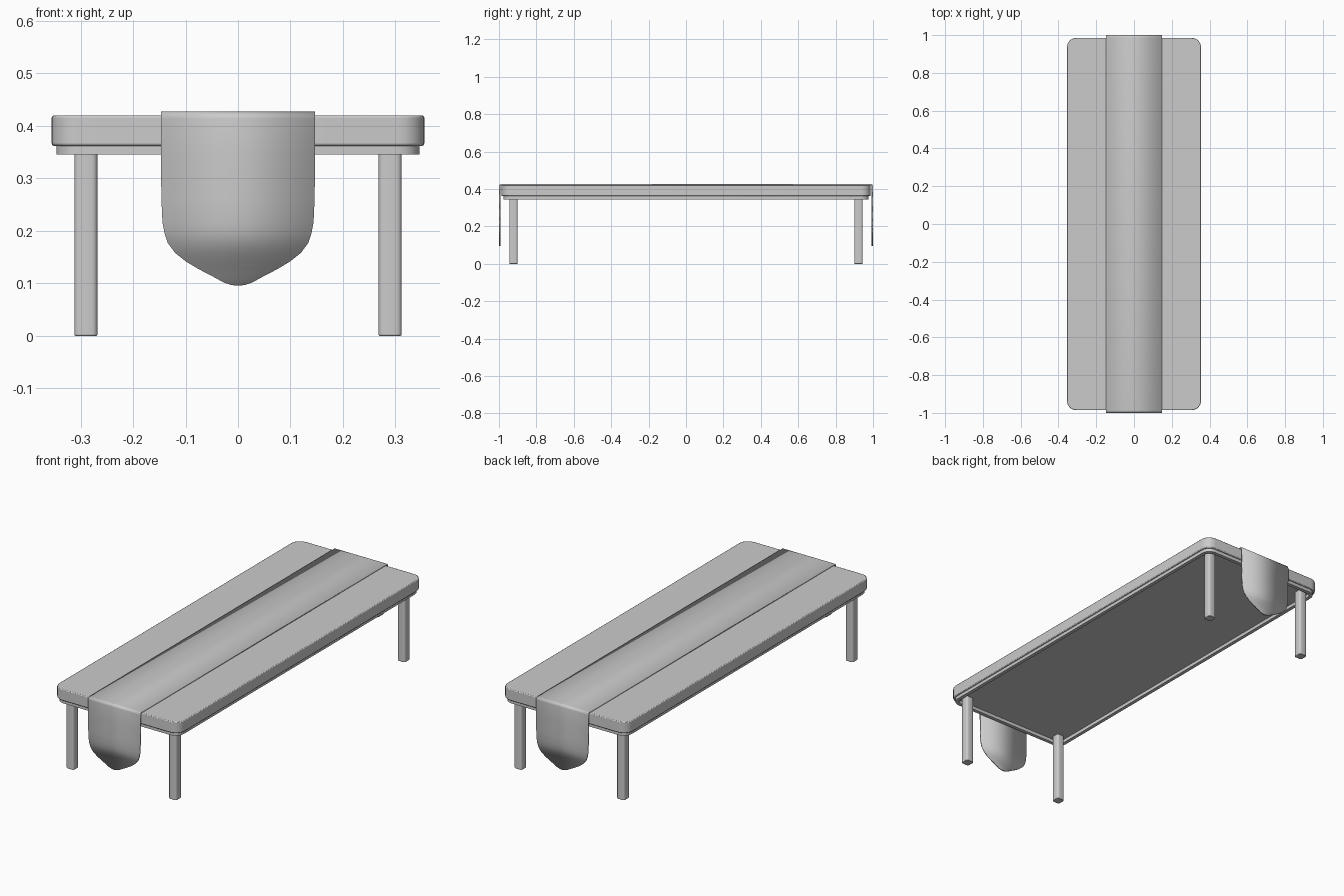
import bpy, bmesh
from math import sin, cos, pi

if "Cube" in bpy.data.objects:
    bpy.data.objects.remove(bpy.data.objects["Cube"])


def rounded_rect(hx, hy, r, seg=6):
    pts = []
    for i, (sx, sy) in enumerate([(1, 1), (-1, 1), (-1, -1), (1, -1)]):
        for k in range(seg + 1):
            a = (i + k / seg) * pi / 2
            pts.append((sx * (hx - r) + r * cos(a), sy * (hy - r) + r * sin(a)))
    return pts


def finish(name, bm, bevel=0.0):
    bmesh.ops.recalc_face_normals(bm, faces=bm.faces[:])
    me = bpy.data.meshes.new(name)
    bm.to_mesh(me)
    bm.free()
    ob = bpy.data.objects.new(name, me)
    bpy.context.collection.objects.link(ob)
    if bevel:
        m = ob.modifiers.new("bevel", 'BEVEL')
        m.width, m.segments, m.limit_method, m.angle_limit = bevel, 2, 'ANGLE', 0.9
    bpy.ops.object.select_all(action='DESELECT')
    ob.select_set(True)
    bpy.context.view_layer.objects.active = ob
    bpy.ops.object.shade_smooth_by_angle(angle=0.6)
    return ob


def prism(name, outline, z0, z1, centre=(0, 0), bevel=0.0):
    bm = bmesh.new()
    rings = [[bm.verts.new((x + centre[0], y + centre[1], z)) for x, y in outline]
             for z in (z0, z1)]
    n = len(outline)
    for i in range(n):
        j = (i + 1) % n
        bm.faces.new((rings[0][i], rings[0][j], rings[1][j], rings[1][i]))
    for r in rings:
        bm.faces.new(r)
    return finish(name, bm, bevel)


# Table top slab
prism("table_top", rounded_rect(0.355, 0.986, 0.05), 0.362, 0.42, bevel=0.004)

# Thin apron frame, open underneath
bm = bmesh.new()
outer, inner = rounded_rect(0.346, 0.977, 0.045), rounded_rect(0.328, 0.959, 0.027)
loops = [[bm.verts.new((x, y, z)) for x, y in o]
         for o, z in ((outer, 0.364), (outer, 0.345), (inner, 0.345), (inner, 0.364))]
n = len(outer)
for a in range(4):
    p, q = loops[a], loops[(a + 1) % 4]
    for i in range(n):
        j = (i + 1) % n
        bm.faces.new((p[i], p[j], q[j], q[i]))
finish("apron", bm)

# Four rounded square legs
for sy, end in ((-1, "front"), (1, "back")):
    for sx, side in ((-1, "left"), (1, "right")):
        prism(f"{end}_{side}_leg", rounded_rect(0.022, 0.022, 0.01, 3),
              0, 0.363, (sx * 0.29, sy * 0.9225), bevel=0.002)

# Table runner: rows of (half width, y, z) from the front tip over the edge
yo, zt, r = 0.9965, 0.4235, 0.01
tip = [(0.004, 0.0955), (0.014, 0.097), (0.028, 0.102), (0.05, 0.114), (0.075, 0.127),
       (0.1, 0.142), (0.12, 0.158), (0.134, 0.177), (0.14, 0.195), (0.144, 0.216),
       (0.146, 0.26), (0.147, 0.34)]
half = [(w, -yo, z) for w, z in tip]
for k in range(6):
    a = k / 5 * pi / 2
    half.append((0.147, -(yo - r + r * cos(a)), zt - r + r * sin(a)))
rows = half + [(w, -y, z) for w, y, z in reversed(half)]
bm = bmesh.new()
pairs = [(bm.verts.new((-w, y, z)), bm.verts.new((w, y, z))) for w, y, z in rows]
for p, q in zip(pairs, pairs[1:]):
    bm.faces.new((p[0], p[1], q[1], q[0]))
runner = finish("table_runner", bm)
sol = runner.modifiers.new("thickness", 'SOLIDIFY')
sol.thickness, sol.offset = 0.007, 0
runner.modifiers.move(len(runner.modifiers) - 1, 0)
